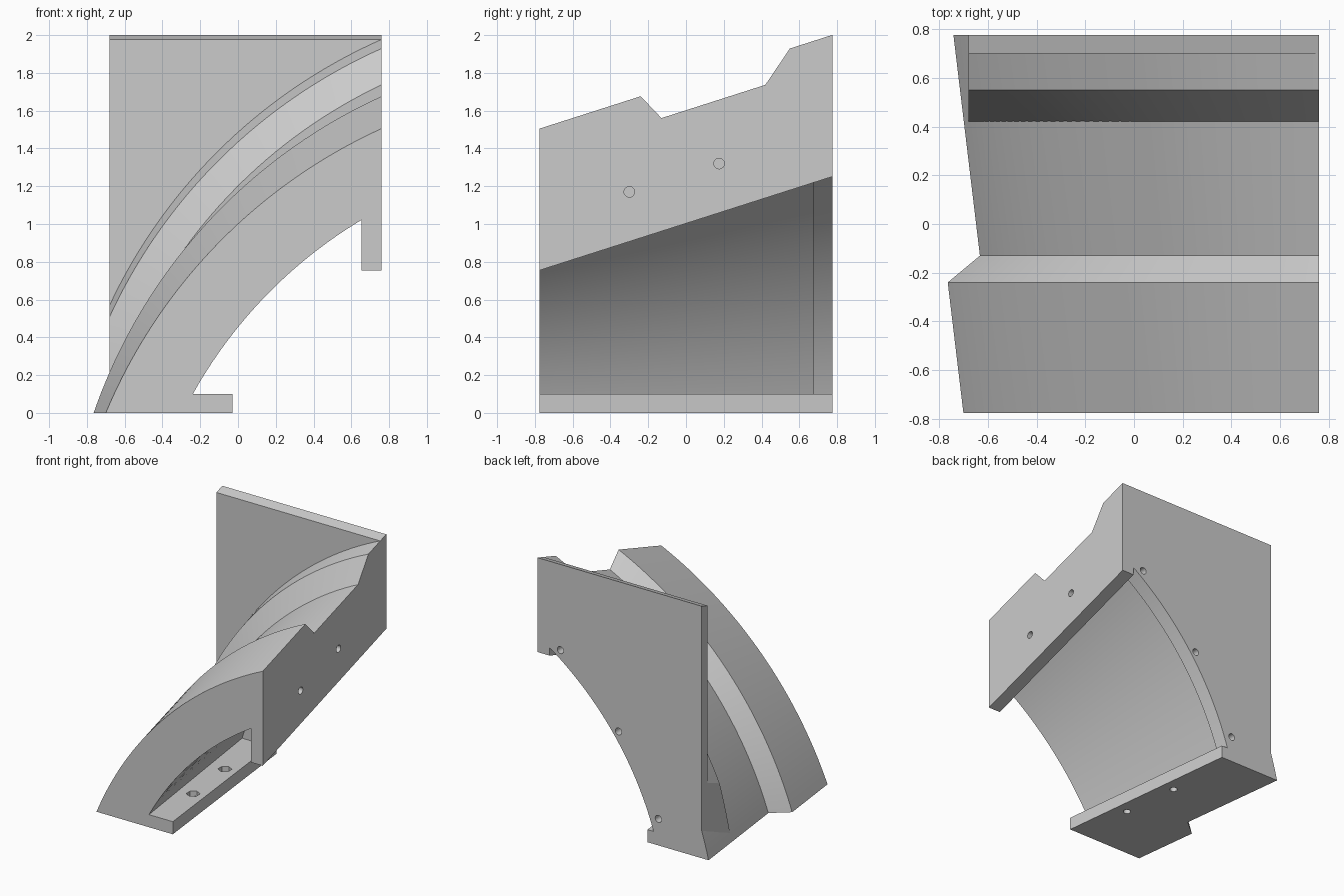
import bpy, bmesh, math
from mathutils import Vector

if "Cube" in bpy.data.objects:
    bpy.data.objects.remove(bpy.data.objects["Cube"])

SLOPE, Y0, Y1 = 0.32, -0.775, 0.775
RADIUS, THICK, GROOVE, LIP = 2.87, 0.385, 0.137, 0.565
STEPS = 40


def arc(y, d):
    """Arc in the xz plane at station y, set in by depth d from the outer skin."""
    a = Vector((-0.70 - 0.12 * (y - Y0) + 1.06 * d, 0))
    b = Vector((0.76, 1.505 + SLOPE * (y - Y0) - 1.1 * d))
    r, u = RADIUS - d, b - a
    normal = Vector((-u.y, u.x)).normalized()
    c = (a + b) / 2 - normal * math.sqrt(r * r - u.length_squared / 4)
    t0 = math.atan2(a.y - c.y, a.x - c.x)
    t1 = math.atan2(b.y - c.y, b.x - c.x)
    pts = []
    for i in range(STEPS + 1):
        t = t0 + (t1 - t0) * i / STEPS
        pts.append((c.x + r * math.cos(t), y, c.y + r * math.sin(t)))
    pts[0], pts[-1] = (a.x, y, 0), (0.76, y, b.y)
    return pts


def finish(name, bm, smooth=False):
    bmesh.ops.recalc_face_normals(bm, faces=bm.faces[:])
    mesh = bpy.data.meshes.new(name)
    bm.to_mesh(mesh)
    bm.free()
    ob = bpy.data.objects.new(name, mesh)
    bpy.context.collection.objects.link(ob)
    if smooth:
        select(ob)
        bpy.ops.object.shade_smooth_by_angle(angle=math.radians(20))
    return ob


def select(ob):
    bpy.ops.object.select_all(action='DESELECT')
    ob.select_set(True)
    bpy.context.view_layer.objects.active = ob


def sweep(name, section, clip_x=None):
    """Sweep a closed (y, depth) section along the arch."""
    bm = bmesh.new()
    rows = [[bm.verts.new(p) for p in arc(y, d)] for y, d in section]
    for k, row in enumerate(rows):
        nxt = rows[(k + 1) % len(rows)]
        for i in range(STEPS):
            bm.faces.new((row[i], row[i + 1], nxt[i + 1], nxt[i]))
    bm.faces.new([r[0] for r in rows])
    bm.faces.new([r[-1] for r in rows])
    if clip_x is not None:
        bmesh.ops.bisect_plane(bm, geom=bm.verts[:] + bm.edges[:] + bm.faces[:],
                               plane_co=(clip_x, 0, 0), plane_no=(1, 0, 0), clear_inner=True)
        bmesh.ops.holes_fill(bm, edges=[e for e in bm.edges if e.is_boundary], sides=0)
    return finish(name, bm, True)


def prism(name, pts, offset):
    """Extrude a planar outline by an offset vector."""
    bm = bmesh.new()
    low = [bm.verts.new(p) for p in pts]
    high = [bm.verts.new(Vector(p) + Vector(offset)) for p in pts]
    bm.faces.new(low)
    bm.faces.new(high)
    for i in range(len(pts)):
        j = (i + 1) % len(pts)
        bm.faces.new((low[i], low[j], high[j], high[i]))
    return finish(name, bm)


def drill(targets, loc, axis, radius=0.028, depth=0.4, sides=24):
    """Cut a round or hexagonal hole through the given parts."""
    bpy.ops.mesh.primitive_cylinder_add(vertices=sides, radius=radius, depth=depth, location=loc)
    cutter = bpy.context.object
    cutter.rotation_euler = Vector(axis).to_track_quat('Z', 'Y').to_euler()
    cutter.hide_render = True
    bpy.context.view_layer.update()
    for ob in targets:
        select(ob)
        m = ob.modifiers.new("hole", 'BOOLEAN')
        m.operation, m.solver, m.object = 'DIFFERENCE', 'EXACT', cutter
        # keep the hole ahead of any smoothing modifier
        bpy.ops.object.modifier_move_to_index(modifier=m.name, index=0)
        bpy.ops.object.modifier_apply(modifier=m.name)
    bpy.data.objects.remove(cutter)


# Curved shell with its raised front rail
shell = sweep("arched_shell", [(Y0, 0), (-0.24, 0), (-0.13, GROOVE), (Y1, GROOVE),
                               (Y1, THICK), (Y0, THICK)])

# Raised rear rail, cut off flush with the back plate
sweep("rear_rail", [(0.42, GROOVE + 0.03), (0.42, GROOVE), (0.55, 0), (Y1, 0),
                    (Y1, GROOVE + 0.03)], clip_x=-0.68)

# Inner mounting flange along the back
flange = sweep("back_flange", [(0.675, THICK - 0.03), (Y1, THICK - 0.03),
                               (Y1, LIP), (0.675, LIP)])

# Tall back plate with a sloping top edge
outline = [(-0.68, Y1, 0.05), (-0.68, Y1, 2.0), (0.76, Y1, 2.0)] + arc(Y1, 0.25)[:2:-1]
prism("back_plate", outline, (0, -0.075, -0.075 * SLOPE))

# Sloping side plate
rise = SLOPE * (Y1 - Y0)
side = prism("side_plate", [(0.655, Y0, 0.755), (0.655, Y1, 0.755 + rise),
                            (0.655, Y1, 1.155 + rise), (0.655, Y0, 1.155)], (0.105, 0, 0))

# Foot plate following the slanted base
foot = prism("foot_plate", [(-0.35, Y0, 0), (-0.03, Y0, 0), (-0.205, Y1, 0),
                            (-0.53, Y1, 0)], (0, 0, 0.1))

# Screw holes in the side, foot and flange
for y, z in ((-0.30, 1.17), (0.175, 1.32)):
    drill([shell, side], (0.76, y, z), (1, 0, 0))
    x = -0.13 - 0.113 * (y - Y0)
    drill([foot], (x, y, 0.05), (0, 0, 1))
    drill([foot], (x, y, 0.11), (0, 0, 1), radius=0.05, depth=0.1, sides=6)
for x, z in ((0.56, 1.32), (0.05, 0.81), (-0.30, 0.21)):
    drill([flange], (x, 0.72, z), (0, 1, 0))
